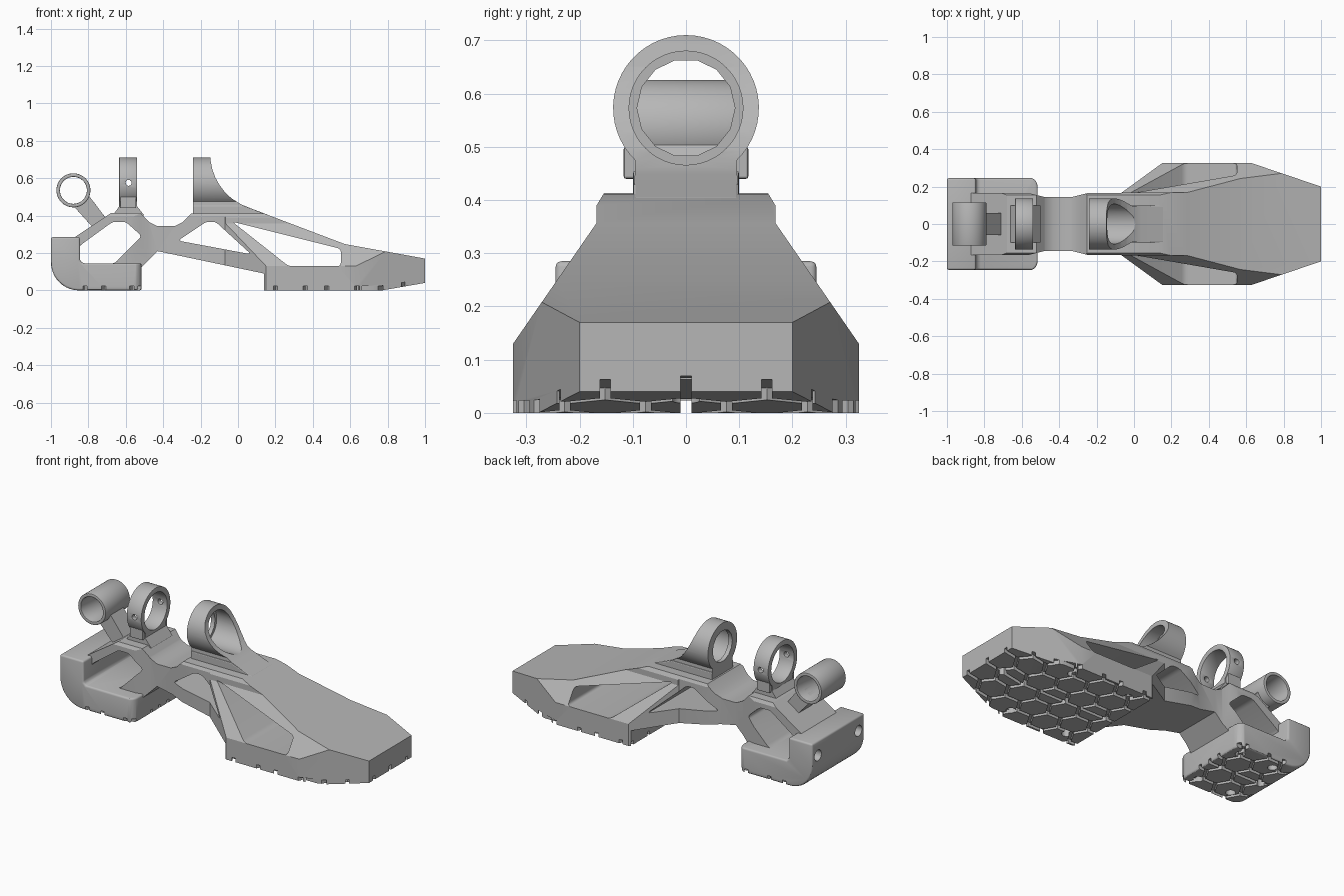
import bpy, bmesh, math
from mathutils import Vector

if "Cube" in bpy.data.objects:
    bpy.data.objects.remove(bpy.data.objects["Cube"], do_unlink=True)

grey = bpy.data.materials.new("plain_grey")
grey.use_nodes = True
COLOUR = (0.47, 0.47, 0.47, 1)
grey.diffuse_color = COLOUR
grey.node_tree.nodes["Principled BSDF"].inputs["Base Color"].default_value = COLOUR

PLACE = {"x": lambda a, b, t: (t, a, b),
         "y": lambda a, b, t: (a, t, b),
         "z": lambda a, b, t: (a, b, t)}


def make_object(name, bm):
    bmesh.ops.recalc_face_normals(bm, faces=bm.faces)
    if bm.calc_volume(signed=True) < 0:
        bmesh.ops.reverse_faces(bm, faces=bm.faces)
    mesh = bpy.data.meshes.new(name)
    bm.to_mesh(mesh)
    bm.free()
    mesh.materials.append(grey)
    obj = bpy.data.objects.new(name, mesh)
    bpy.context.collection.objects.link(obj)
    return obj


def rounded(pts, r, steps=4):
    """Replace each corner of a profile by a small curve."""
    out = []
    for i, p in enumerate(pts):
        p = Vector(p)
        a = p + (Vector(pts[i - 1]) - p).normalized() * r
        b = p + (Vector(pts[(i + 1) % len(pts)]) - p).normalized() * r
        for s in range(steps + 1):
            t = s / steps
            out.append(tuple(a * (1 - t) ** 2 + p * 2 * t * (1 - t) + b * t ** 2))
    return out


def add_prism(bm, pts, axis, lo, hi):
    a = [bm.verts.new(PLACE[axis](p, q, lo)) for p, q in pts]
    b = [bm.verts.new(PLACE[axis](p, q, hi)) for p, q in pts]
    bm.faces.new(a)
    bm.faces.new(b[::-1])
    n = len(pts)
    for i in range(n):
        bm.faces.new((a[i], b[i], b[(i + 1) % n], a[(i + 1) % n]))


def prism(name, pts, axis, lo, hi):
    bm = bmesh.new()
    add_prism(bm, pts, axis, lo, hi)
    return make_object(name, bm)


def circle(a, b, r, n=48):
    return [(a + r * math.cos(2 * math.pi * i / n), b + r * math.sin(2 * math.pi * i / n))
            for i in range(n)]


def volume(mesh):
    bm = bmesh.new()
    bm.from_mesh(mesh)
    v = bm.calc_volume()
    bm.free()
    return v


def apply(obj, mod):
    """Apply a modifier, but undo it if most of the solid got lost."""
    backup = obj.data.copy()
    bpy.context.view_layer.objects.active = obj
    bpy.ops.object.modifier_apply(modifier=mod.name)
    good = .2 < volume(obj.data) / volume(backup) < 1.05
    if not good:
        obj.data = backup
    return good


def combine(obj, cutter, operation="DIFFERENCE", overlap=False):
    for solver in ("EXACT", "MANIFOLD", "FLOAT"):
        mod = obj.modifiers.new("combine", "BOOLEAN")
        mod.operation, mod.solver, mod.object = operation, solver, cutter
        mod.use_self = overlap
        if apply(obj, mod):
            break
    bpy.data.objects.remove(cutter, do_unlink=True)


def soften(obj, width, segments=2):
    mod = obj.modifiers.new("soften", "BEVEL")
    mod.width, mod.segments = width, segments
    mod.limit_method, mod.angle_limit = "ANGLE", math.radians(28)
    apply(obj, mod)


def mirrored(half):
    return half + [(p, -q) for p, q in reversed(half)]


# Truss frame and toe: side profile trimmed by plan and cross-section
frame = prism("frame_and_toe", [
    (-.88, .1), (-.88, .28), (-.85, .3), (-.68, .413), (-.52, .413), (-.475, .365),
    (-.43, .343), (-.34, .343), (-.295, .365), (-.25, .411), (.14, .411), (.57, .248),
    (1, .17), (1, .04), (.77, 0), (.14, 0), (.14, .09), (-.43, .21), (-.54, .1)],
    "y", -.5, .5)
plan = mirrored([(-.95, .165), (-.56, .165), (-.48, .145), (-.33, .145), (-.25, .165),
                 (-.07, .165), (.15, .325), (.63, .325), (1.05, .183)])
combine(frame, prism("plan", plan, "z", -.2, .8), "INTERSECT")
section = [(.15, .55), (.15, .42), (.168, .39), (.168, .357), (.37, .065), (.37, -.1)]
section += [(-y, z) for y, z in reversed(section)]
combine(frame, prism("section", section, "x", -1.2, 1.2), "INTERSECT")

windows = {
    "heel": [(-.85, .236), (-.67, .367), (-.6, .367), (-.515, .29), (-.66, .144), (-.85, .144)],
    "middle": [(-.32, .266), (-.17, .367), (-.12, .367), (.07, .193)],
    "toe": [(-.03, .367), (.55, .222), (.55, .13), (.27, .13)]}
for key, pts in windows.items():
    combine(frame, prism(key, rounded(pts, .02), "y", -.6, .6))

# Heel block with raised back wall and rounded lower corner
R = .15
arc = [(-1 + R - R * math.cos(t * math.pi / 20), R - R * math.sin(t * math.pi / 20))
       for t in range(11)]
heel = prism("heel", arc + [(-.515, 0), (-.515, .145), (-.83, .145), (-.845, .16),
                            (-.845, .285), (-1, .285)], "y", -.245, .245)
outline = rounded([(-1.2, -.3), (-.515, -.245), (-.515, .245), (-1.2, .3)], .05)
combine(heel, prism("outline", outline, "z", -.1, .5), "INTERSECT")
soften(heel, .018, 3)
for s in (-1, 1):
    combine(heel, prism("bolt_hole", circle(s * .19, .2, .032, 24), "x", -1.1, -.93))


# Honeycomb tread grooves and screw recesses in the soles
def lift(x):
    return max(0, x - .77) * .174


def add_groove(bm, a, b, width=.02, depth=.023):
    a, b = Vector(a), Vector(b)
    along = (b - a).normalized()
    side = Vector((-along.y, along.x)) * width / 2
    a, b = a - along * width / 2, b + along * width / 2
    corners = [a - side, b - side, b + side, a + side]
    low = [bm.verts.new((c.x, c.y, -.05)) for c in corners]
    top = [bm.verts.new((c.x, c.y, depth + lift(c.x))) for c in corners]
    bm.faces.new(low[::-1])
    bm.faces.new(top)
    for i in range(4):
        j = (i + 1) % 4
        bm.faces.new((low[i], low[j], top[j], top[i]))


def tread(obj, rows, screws):
    bm = bmesh.new()
    pitch = .076

    def node(i, k):
        return (rows[i] + .022 * (-1) ** (i + k), k * pitch)

    for i in range(len(rows)):
        for k in range(-5, 6):
            if k < 5:
                add_groove(bm, node(i, k), node(i, k + 1))
            if i + 1 < len(rows) and (i + k) % 2 == 0:
                add_groove(bm, node(i, k), node(i + 1, k))
    add_groove(bm, (rows[0], 0), (rows[-1], 0))
    for x, y in screws:
        add_prism(bm, circle(x, y, .026, 20), "z", -.06, .045 + lift(x))
    combine(obj, make_object("tread_cutter", bm), overlap=True)


tread(frame, [.08, .21, .35, .485, .625, .77, .9, 1.04],
      [(.25, .25), (.25, -.25), (.63, .25), (.63, -.25), (.9, 0)])
tread(heel, [-.95, -.83, -.705, -.58, -.46],
      [(-.8, .17), (-.8, -.17), (-.58, .17), (-.58, -.17), (-.87, 0)])

# Two upright rings on short posts
CZ, RO = .573, .137
ring_section = [(RO * math.cos(t), CZ + RO * math.sin(t))
                for t in (math.radians(-46 + 272 * i / 40) for i in range(41))]
ring_section += [(-.096, .45), (-.1, .4), (.1, .4), (.096, .45)]

rear_ring = prism("rear_ring", ring_section, "x", -.635, -.54)
combine(rear_ring, prism("bore", circle(0, CZ, .107), "x", -.8, -.4))
combine(rear_ring, prism("pin_hole", circle(-.585, .575, .016, 16), "y", -.3, .3))
soften(rear_ring, .004)

front_ring = prism("front_ring", ring_section, "x", -.24, .1)
fairing = [(-.3, .3), (-.3, .8), (-.148, .8), (-.148, .7), (-.138, .65), (-.122, .605),
           (-.1, .565), (-.07, .525), (-.035, .492), (.02, .458), (.09, .43), (.09, .3)]
combine(front_ring, prism("fairing", fairing, "y", -.4, .4), "INTERSECT")
combine(front_ring, prism("bore", circle(0, CZ, .107), "x", -.215, .3))
combine(front_ring, prism("lip", circle(0, CZ, .092, 14), "x", -.4, .3))

# Ridge, ring feet and side tabs
ridge = prism("deck_ridge", [(-.24, .39), (-.24, .455), (.025, .455), (.16, .404), (.14, .39)],
              "y", -.1, .1)
soften(ridge, .006)
rear_foot = prism("rear_ring_foot", [(-.67, .4), (-.635, .45), (-.54, .45), (-.5, .4)],
                  "y", -.1, .1)
for side, s in (("left", 1), ("right", -1)):
    tab = prism(side + "_ring_tab", [(s * .08, .44), (s * .117, .44), (s * .117, .5),
                                     (s * .09, .5)], "x", -.63, -.545)
    soften(tab, .004)

# Rear pivot sleeve and its arm
PX, PZ = -.88, .535


def pivot_bore():
    return prism("pivot_bore", circle(PX, PZ, .072), "y", -.3, .3)


sleeve = prism("pivot_sleeve", circle(PX, PZ, .091), "y", -.115, .115)
combine(sleeve, pivot_bore())
soften(sleeve, .004)
arm = prism("pivot_arm", [(-.88, .452), (-.8, .51), (-.705, .385), (-.7, .35), (-.775, .335)],
            "y", -.06, .06)
combine(arm, pivot_bore())
soften(arm, .004)

# Smooth the curved surfaces, keep edges sharp
for obj in (frame, heel, rear_ring, front_ring, sleeve):
    bpy.ops.object.select_all(action="DESELECT")
    obj.select_set(True)
    bpy.context.view_layer.objects.active = obj
    bpy.ops.object.shade_smooth_by_angle(angle=math.radians(30))
